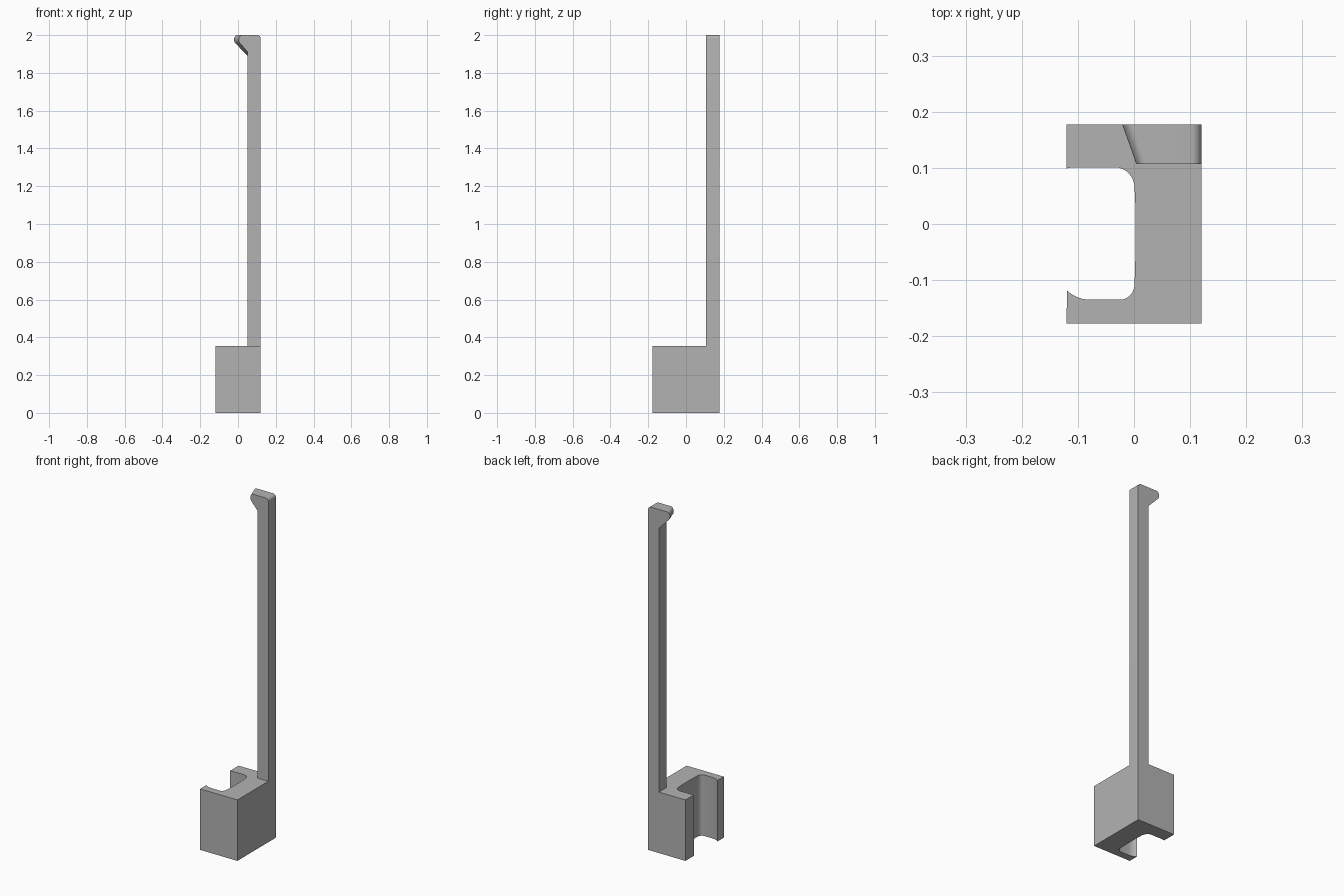
import bpy, bmesh, math

cube = bpy.data.objects.get("Cube")
if cube:
    bpy.data.objects.remove(cube, do_unlink=True)

grey = bpy.data.materials.new("plain grey")
grey.use_nodes = True
colour = (0.45, 0.45, 0.45, 1)
grey.diffuse_color = colour
grey.node_tree.nodes["Principled BSDF"].inputs["Base Color"].default_value = colour


def arc(cx, cy, rx, ry, start, end, steps=8):
    """Points on an elliptical arc, angles in degrees."""
    angles = [math.radians(start + (end - start) * i / steps) for i in range(steps + 1)]
    return [(cx + rx * math.cos(a), cy + ry * math.sin(a)) for a in angles]


def loft(name, ring_a, ring_b):
    """Solid between two matching rings of 3D points."""
    bm = bmesh.new()
    a = [bm.verts.new(p) for p in ring_a]
    b = [bm.verts.new(p) for p in ring_b]
    bm.faces.new(a)
    bm.faces.new(b[::-1])
    for i in range(len(a)):
        j = (i + 1) % len(a)
        bm.faces.new((a[i], b[i], b[j], a[j]))
    bmesh.ops.recalc_face_normals(bm, faces=bm.faces)
    mesh = bpy.data.meshes.new(name)
    bm.to_mesh(mesh)
    bm.free()
    mesh.materials.append(grey)
    obj = bpy.data.objects.new(name, mesh)
    bpy.context.collection.objects.link(obj)
    bpy.ops.object.select_all(action='DESELECT')
    obj.select_set(True)
    bpy.context.view_layer.objects.active = obj
    bpy.ops.object.shade_smooth_by_angle(angle=math.radians(30))
    return obj


half_x, half_y, block_top = 0.12, 0.177, 0.355

# Clip block: C-shaped section with a rounded channel open towards -x
section = [(-half_x, half_y), (-half_x, 0.099), (-0.11, 0.101)]
section += arc(-0.034, 0.064, 0.035, 0.037, 90, 0)
section += [(0.003, 0.02), (0.003, -0.04)]
section += arc(-0.025, -0.107, 0.026, 0.028, 0, -90)
section += arc(-0.078, -0.075, 0.06, 0.06, -90, -134, 6)
section += [(-half_x, -half_y), (half_x, -half_y), (half_x, half_y)]
loft("clip_block", [(x, y, 0) for x, y in section],
     [(x, y, block_top) for x, y in section])


# Upright arm: its hooked tip reaches further at the back than at the front
def arm_ring(y, tip, root):
    r = 0.018
    profile = [(half_x, block_top)]
    profile += arc(half_x - r, 2 - r, r, r, 0, 90, 6)
    profile += arc(tip + r, 2 - r - 0.006, r, r + 0.006, 90, 220)
    profile += [(0.05, root), (0.05, block_top)]
    return [(x, y, z) for x, z in profile]


loft("hooked_arm", arm_ring(0.107, 0.004, 1.912), arm_ring(half_y, -0.021, 1.89))
